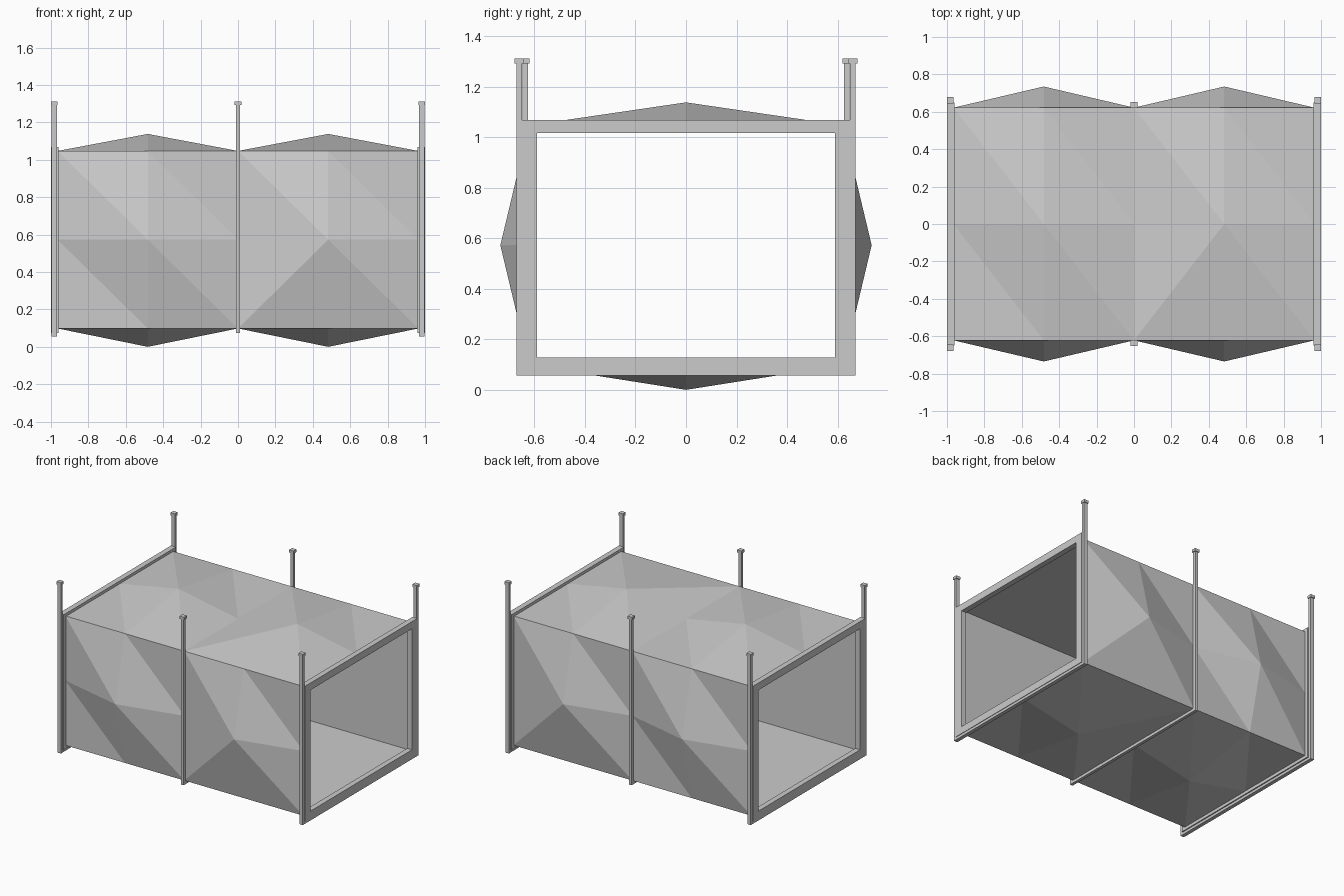
import bpy, bmesh
from mathutils import Vector

if "Cube" in bpy.data.objects:
    bpy.data.objects.remove(bpy.data.objects["Cube"])

X, Y, Z0, Z1 = 0.965, 0.622, 0.098, 1.047   # duct half length, half width, bottom, top
ZC, ZH = (Z0 + Z1) / 2, (Z1 - Z0) / 2


def finish(name, bm):
    me = bpy.data.meshes.new(name)
    bm.to_mesh(me)
    bm.free()
    ob = bpy.data.objects.new(name, me)
    bpy.context.collection.objects.link(ob)
    return ob


def add_box(bm, x0, x1, y0, y1, z0, z1):
    vs = bmesh.ops.create_cube(bm, size=1)["verts"]
    for v in vs:
        v.co = Vector(((x0 + x1) / 2 + v.co.x * (x1 - x0),
                       (y0 + y1) / 2 + v.co.y * (y1 - y0),
                       (z0 + z1) / 2 + v.co.z * (z1 - z0)))


def box(name, *dims):
    bm = bmesh.new()
    add_box(bm, *dims)
    return finish(name, bm)


def panel(name, centre, right, up, normal, height, steep):
    """Sheet panel on a 3 x 3 grid whose middle point is pushed outward."""
    bm = bmesh.new()
    c, r, u, n = map(Vector, (centre, right, up, normal))
    g = [[bm.verts.new(c + r * i + u * j + n * (height if i == j == 0 else 0))
          for j in (-1, 0, 1)] for i in (-1, 0, 1)]
    for i in (0, 1):
        for j in (0, 1):
            a, b, d, e = g[i][j], g[i + 1][j], g[i + 1][j + 1], g[i][j + 1]
            if steep and i == j == 0:
                bm.faces.new((a, b, d))
                bm.faces.new((a, d, e))
            else:
                bm.faces.new((a, b, e))
                bm.faces.new((b, d, e))
    return finish(name, bm)


# Creased outer panels, two bays on each of four sides
for bay, sx in (("left", -1), ("right", 1)):
    cx, hx, steep = sx * X / 2, X / 2, sx > 0
    panel(f"front_panel_{bay}", (cx, -Y, ZC), (hx, 0, 0), (0, 0, ZH), (0, -1, 0), 0.113, steep)
    panel(f"back_panel_{bay}", (cx, Y, ZC), (-hx, 0, 0), (0, 0, ZH), (0, 1, 0), 0.113, steep)
    panel(f"top_panel_{bay}", (cx, 0, Z1), (hx, 0, 0), (0, Y, 0), (0, 0, 1), 0.091, steep)
    panel(f"bottom_panel_{bay}", (cx, 0, Z0), (hx, 0, 0), (0, -Y, 0), (0, 0, -1), 0.098, steep)

# Flat inner lining, open at both ends
bm = bmesh.new()
t = 0.01
add_box(bm, -X, X, -Y + t, Y - t, Z0 + t, Z1 - t)
bm.normal_update()
bmesh.ops.delete(bm, geom=[f for f in bm.faces if abs(f.normal.x) > 0.5], context='FACES')
bmesh.ops.reverse_faces(bm, faces=bm.faces[:])
finish("inner_lining", bm)

for side, sx in (("left", -1), ("right", 1)):
    # End flange frame
    xa, xb = sorted((sx * 0.96, sx * 1.0))
    bm = bmesh.new()
    add_box(bm, xa, xb, -0.65, 0.65, 0.075, 0.128)
    add_box(bm, xa, xb, -0.65, 0.65, 1.016, 1.068)
    for sy in (-1, 1):
        ya, yb = sorted((sy * 0.59, sy * 0.65))
        add_box(bm, xa, xb, ya, yb, 0.128, 1.016)
    finish(f"flange_{side}", bm)

# Hangers: cross bar underneath, two rods and their caps
for name, cx, hw, yi, yo, zb, zt in (("left", -0.982, 0.014, 0.65, 0.672, 0.056, 0.075),
                                     ("middle", 0.0, 0.011, 0.625, 0.647, 0.075, 0.098),
                                     ("right", 0.982, 0.014, 0.65, 0.672, 0.056, 0.075)):
    box(f"support_bar_{name}", cx - hw, cx + hw, -yo, yo, zb, zt)
    for end, sy in (("front", -1), ("back", 1)):
        ya, yb = sorted((sy * yi, sy * yo))
        ym = (ya + yb) / 2
        box(f"hanger_rod_{name}_{end}", cx - hw, cx + hw, ya, yb, zb, 1.295)
        box(f"hanger_cap_{name}_{end}", cx - 0.018, cx + 0.018, ym - 0.017, ym + 0.017, 1.292, 1.312)
